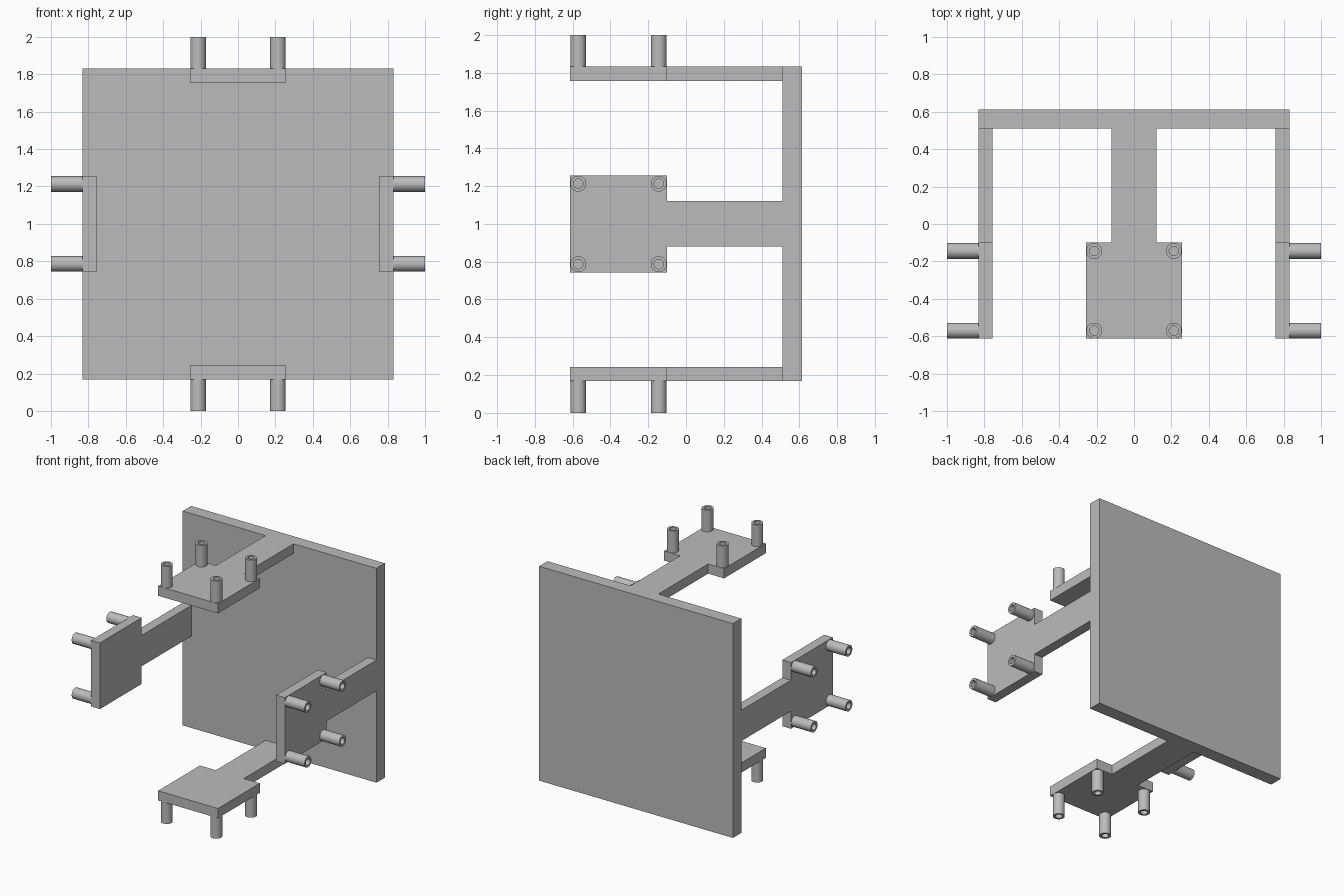
import bpy
import bmesh
from math import pi, cos, sin
from mathutils import Matrix, Vector

cube = bpy.data.objects.get("Cube")
if cube:
    bpy.data.objects.remove(cube, do_unlink=True)

grey = bpy.data.materials.new("plain_grey")
grey.use_nodes = True
colour = (0.5, 0.5, 0.5, 1)
grey.diffuse_color = colour
grey.node_tree.nodes["Principled BSDF"].inputs["Base Color"].default_value = colour

HALF = 0.832      # half side of the back plate
CENTRE = Vector((0, 0, 1))
FRONT, NECK, PLATE, BACK = -0.613, -0.1, 0.51, 0.613


def finish(name, bm, matrix=Matrix(), smooth=False):
    bmesh.ops.recalc_face_normals(bm, faces=bm.faces)
    mesh = bpy.data.meshes.new(name)
    bm.to_mesh(mesh)
    bm.free()
    mesh.transform(matrix)
    mesh.materials.append(grey)
    obj = bpy.data.objects.new(name, mesh)
    bpy.context.collection.objects.link(obj)
    if smooth:
        bpy.ops.object.select_all(action="DESELECT")
        obj.select_set(True)
        bpy.context.view_layer.objects.active = obj
        bpy.ops.object.shade_smooth_by_angle(angle=pi / 6)
    return obj


def extrude_outline(bm, points, low, high):
    face = bm.faces.new([bm.verts.new((x, y, low)) for x, y in points])
    out = bmesh.ops.extrude_face_region(bm, geom=[face])
    moved = [g for g in out["geom"] if isinstance(g, bmesh.types.BMVert)]
    bmesh.ops.translate(bm, verts=moved, vec=(0, 0, high - low))


def add_tube(bm, x, y, low, high, outer=0.042, inner=0.025, sides=32):
    # closed wall section spun into a hollow post
    section = [(outer, low), (outer, high), (inner, high), (inner, low)]
    rings = [[bm.verts.new((x + r * cos(2 * pi * i / sides),
                            y + r * sin(2 * pi * i / sides), z))
              for i in range(sides)] for r, z in section]
    for k in range(4):
        a, b = rings[k], rings[(k + 1) % 4]
        for i in range(sides):
            j = (i + 1) % sides
            bm.faces.new((a[i], a[j], b[j], b[i]))


# Square back plate
bm = bmesh.new()
bmesh.ops.create_cube(bm, size=1)
bmesh.ops.scale(bm, verts=bm.verts, vec=(2 * HALF, BACK - PLATE, 2 * HALF))
bmesh.ops.translate(bm, verts=bm.verts, vec=(0, (BACK + PLATE) / 2, 1))
finish("back_plate", bm)

# Four arms with pads and posts, turned around the plate centre
right_side = [(0.12, PLATE), (0.12, NECK), (0.257, NECK), (0.257, FRONT)]
outline = right_side + [(-x, y) for x, y in reversed(right_side)]
for i, side in enumerate(("top", "left", "bottom", "right")):
    turn = Matrix.Translation(CENTRE) @ Matrix.Rotation(i * pi / 2, 4, "Y")
    bm = bmesh.new()
    extrude_outline(bm, outline, HALF - 0.075, HALF)
    finish(side + "_arm", bm, turn)

    bm = bmesh.new()
    for x in (-0.213, 0.213):
        for y in (-0.57, -0.144):
            add_tube(bm, x, y, HALF, 1)
    finish(side + "_posts", bm, turn, smooth=True)
